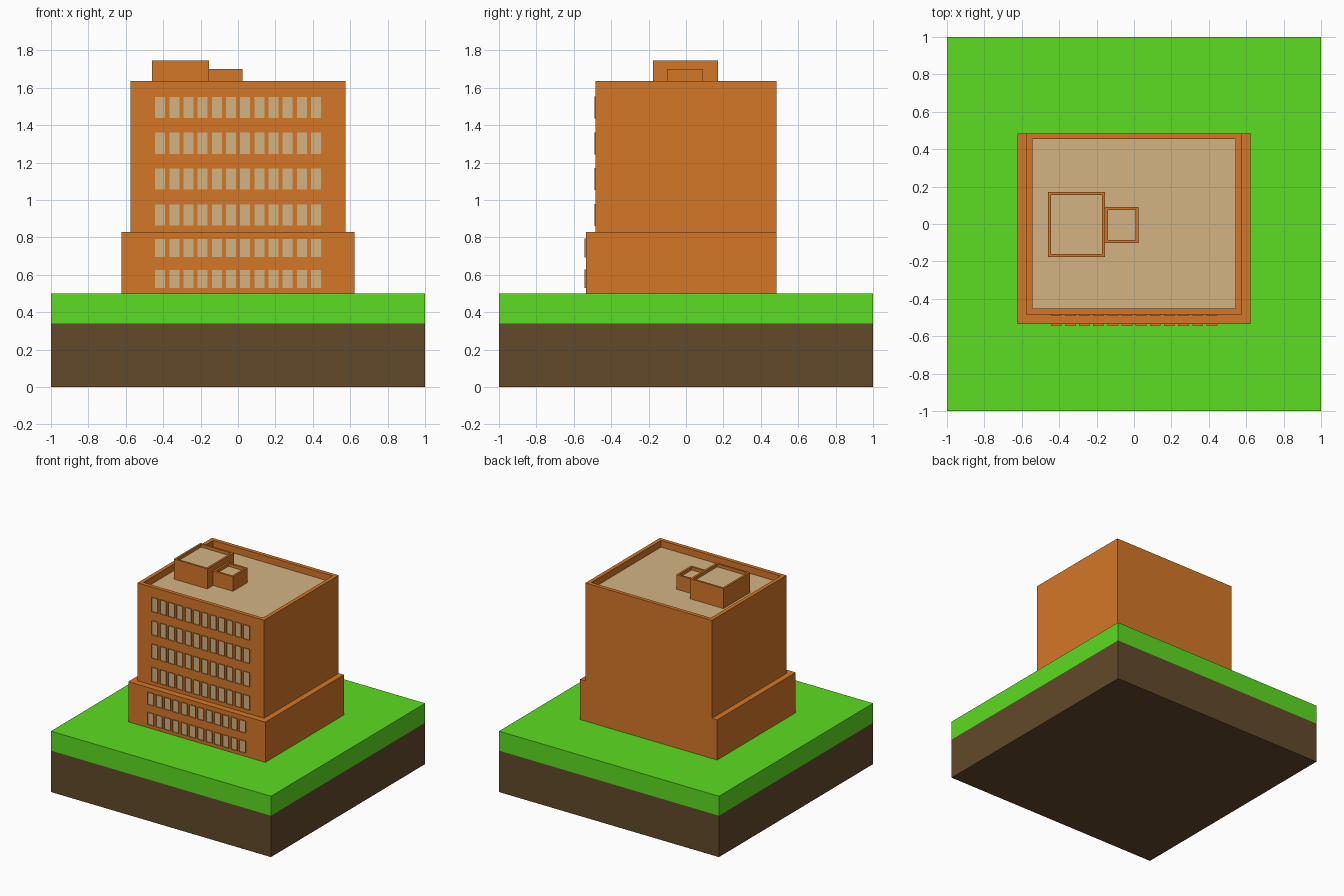
import bpy, bmesh

if "Cube" in bpy.data.objects:
    bpy.data.objects.remove(bpy.data.objects["Cube"])


def material(name, rgb):
    m = bpy.data.materials.new(name)
    m.diffuse_color = (*rgb, 1)
    m.use_nodes = True
    m.node_tree.nodes["Principled BSDF"].inputs["Base Color"].default_value = m.diffuse_color
    return m


ORANGE = material("orange_wall", (0.66, 0.184, 0.020))
TAN = material("tan", (0.658, 0.456, 0.227))
GREEN = material("grass", (0.107, 0.716, 0.015))
BROWN = material("soil", (0.122, 0.067, 0.023))


def add_box(bm, x0, x1, y0, y1, z0, z1, face_dir=None, rim=0, depth=0):
    """Box; the face towards face_dir may be inset by rim and sunk by depth in material 1."""
    verts = bmesh.ops.create_cube(bm, size=1)["verts"]
    for v in verts:
        v.co = (x1 if v.co.x > 0 else x0, y1 if v.co.y > 0 else y0, z1 if v.co.z > 0 else z0)
    if not face_dir:
        return
    faces = {f for v in verts for f in v.link_faces}
    for f in faces:
        f.normal_update()
    panel = max(faces, key=lambda f: sum(a * b for a, b in zip(f.normal, face_dir)))
    bmesh.ops.inset_individual(bm, faces=[panel], thickness=rim)
    # sunken panel gets vertical sides: extrude the inner face inward
    inner = bmesh.ops.extrude_discrete_faces(bm, faces=[panel])["faces"][0]
    bmesh.ops.translate(bm, verts=inner.verts, vec=[-c * depth for c in face_dir])
    inner.material_index = 1


def finish(bm, name, *mats):
    me = bpy.data.meshes.new(name)
    bm.to_mesh(me)
    bm.free()
    for m in mats:
        me.materials.append(m)
    bpy.context.collection.objects.link(bpy.data.objects.new(name, me))


def box(name, dims, *mats, **kw):
    bm = bmesh.new()
    add_box(bm, *dims, **kw)
    finish(bm, name, *mats)


UP, FRONT = (0, 0, 1), (0, -1, 0)

# Ground slab
box("soil", (-1, 1, -1, 1, 0, 0.34), BROWN)
box("grass", (-1, 1, -1, 1, 0.34, 0.5), GREEN)

# Building: wide lower storeys, tower with sunken roof
box("podium", (-0.623, 0.623, -0.535, 0.485, 0.5, 0.83), ORANGE)
box("tower", (-0.575, 0.575, -0.483, 0.485, 0.83, 1.635), ORANGE, TAN,
    face_dir=UP, rim=0.045, depth=0.055)

# Rooftop service boxes
box("roof_box_large", (-0.46, -0.155, -0.177, 0.17, 1.58, 1.745), ORANGE, TAN,
    face_dir=UP, rim=0.023, depth=0.025)
box("roof_box_small", (-0.155, 0.025, -0.102, 0.09, 1.58, 1.70), ORANGE, TAN,
    face_dir=UP, rim=0.023, depth=0.025)


# Window rows: thin raised frames with sunken panes
def windows(name, wall_y, rows):
    bm = bmesh.new()
    for z0, z1 in rows:
        for i in range(12):
            x = -0.416 + i * 0.0757
            add_box(bm, x - 0.029, x + 0.029, wall_y - 0.007, wall_y + 0.004, z0 - 0.002, z1 + 0.002,
                    face_dir=FRONT, rim=0.003, depth=0.006)
    finish(bm, name, ORANGE, TAN)


windows("tower_windows", -0.483, [(0.863 + k * 0.1915, 0.977 + k * 0.1915) for k in range(4)])
windows("podium_windows", -0.535, [(0.53, 0.626), (0.695, 0.791)])
